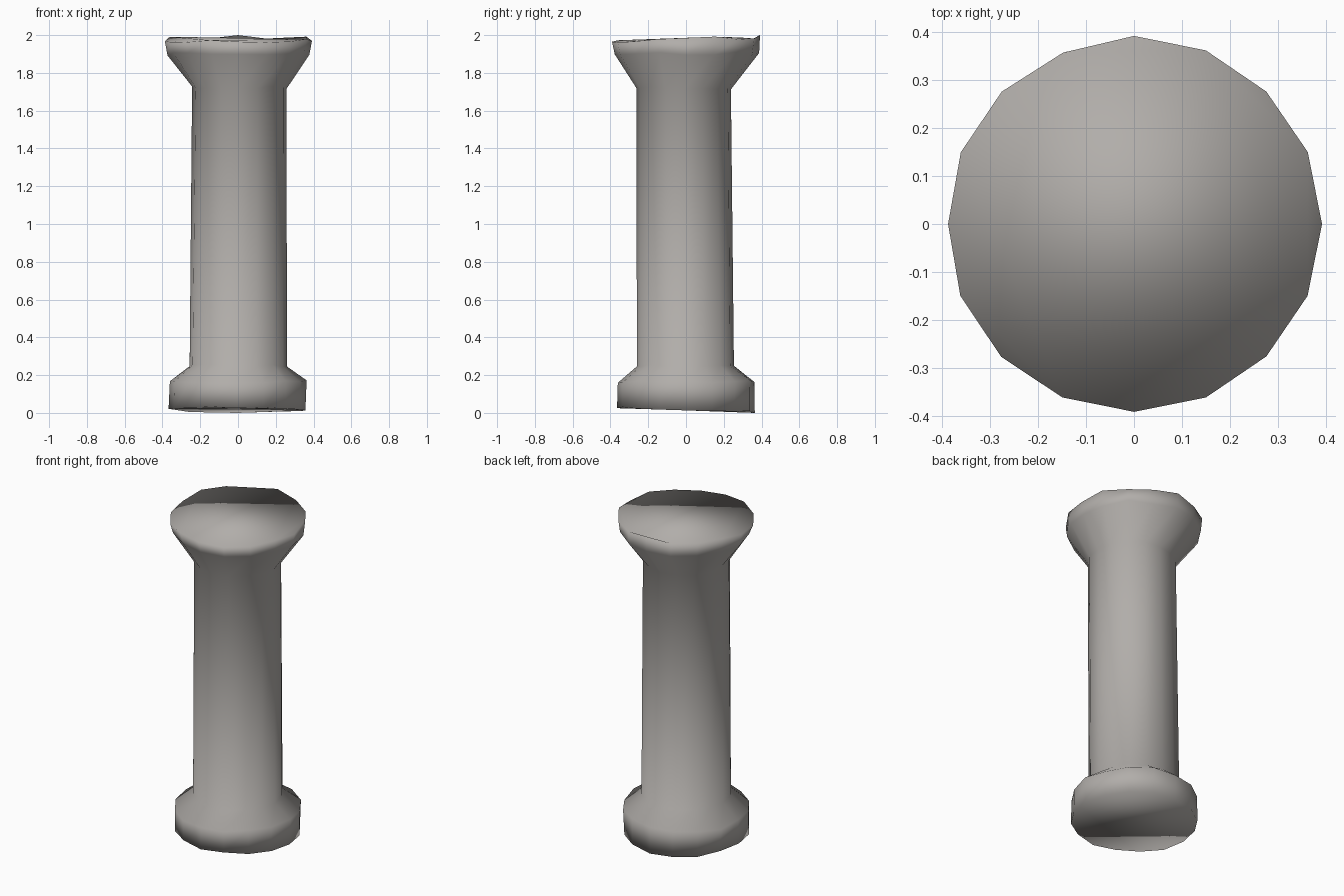
import bpy, bmesh, math, random

if "Cube" in bpy.data.objects:
    bpy.data.objects.remove(bpy.data.objects["Cube"])

random.seed(4)
SIDES = 16

stone = bpy.data.materials.new("warm grey stone")
stone.diffuse_color = (0.44, 0.42, 0.40, 1)
stone.use_nodes = True
stone.node_tree.nodes["Principled BSDF"].inputs["Base Color"].default_value = stone.diffuse_color

# Rings from bottom to top: z, radius, centre x, centre y, tilt in y, height jitter, radius jitter
RINGS = [
    (0.018, 0.362, -0.003, 0.000, -0.012, 0.006, 0.004),  # base underside
    (0.165, 0.362, -0.004, 0.000, 0.000, 0.010, 0.006),   # base shoulder
    (0.250, 0.258, 0.000, -0.003, 0.000, 0.006, 0.002),   # shaft foot
    (1.720, 0.251, 0.007, -0.012, 0.000, 0.008, 0.002),   # shaft neck
    (1.900, 0.378, 0.005, 0.004, 0.004, 0.010, 0.006),    # capital flare
    (1.978, 0.389, 0.000, 0.000, 0.012, 0.010, 0.003),    # capital rim
]


def make_ring(bm, z, r, cx, cy, tilt, dz, dr):
    ring = []
    for i in range(SIDES):
        a = 2 * math.pi * i / SIDES
        rr = r + random.uniform(-dr, dr)
        h = z + tilt * math.sin(a) + random.uniform(-dz, dz)
        ring.append(bm.verts.new((cx + rr * math.cos(a), cy + rr * math.sin(a),
                                  min(2.0, max(0.0, h)))))
    return ring


# Weathered stone column: lathed rings joined by quads and closed with caps
bm = bmesh.new()
rings = [make_ring(bm, *row) for row in RINGS]
for low, high in zip(rings, rings[1:]):
    for i in range(SIDES):
        j = (i + 1) % SIDES
        bm.faces.new((low[i], low[j], high[j], high[i]))
bm.faces.new(rings[0][::-1])
bm.faces.new(rings[-1])

# Highest and lowest corners sit at the back
rings[-1][4].co.z = 2.0
rings[0][4].co.z = 0.0
# Chipped front of the rim
rings[-1][12].co.z = 1.965

for face in bm.faces:
    face.smooth = True
mesh = bpy.data.meshes.new("stone_column")
bm.to_mesh(mesh)
bm.free()
mesh.materials.append(stone)
column = bpy.data.objects.new("stone_column", mesh)
bpy.context.collection.objects.link(column)
